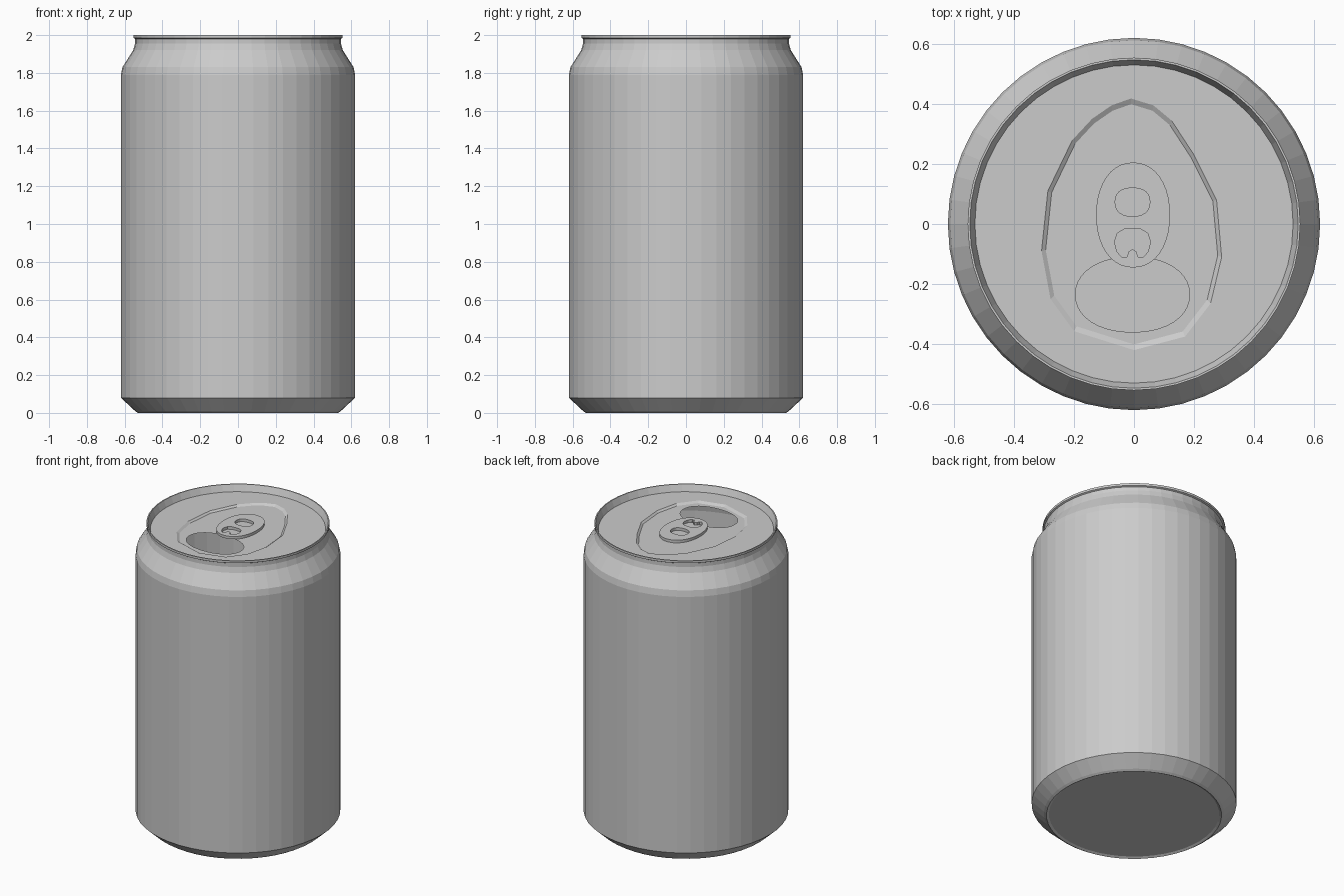
import bpy, bmesh, math

if "Cube" in bpy.data.objects:
    bpy.data.objects.remove(bpy.data.objects["Cube"])

SEG = 48
LID_Z, PANEL_Z, TAB_Z = 1.957, 1.947, 1.968

metal = bpy.data.materials.new("aluminium grey")
metal.diffuse_color = (0.6, 0.6, 0.6, 1)
metal.use_nodes = True
metal.node_tree.nodes["Principled BSDF"].inputs["Base Color"].default_value = metal.diffuse_color


def finish(bm, name):
    me = bpy.data.meshes.new(name)
    bm.to_mesh(me)
    bm.free()
    me.materials.append(metal)
    ob = bpy.data.objects.new(name, me)
    bpy.context.collection.objects.link(ob)
    return ob


def oval(cx, cy, rx, ry, n=32, p=2.0):
    """Counter-clockwise superellipse outline."""
    pts = []
    for i in range(n):
        a = 2 * math.pi * i / n
        c, s = math.cos(a), math.sin(a)
        pts.append((cx + rx * math.copysign(abs(c) ** (2 / p), c),
                    cy + ry * math.copysign(abs(s) ** (2 / p), s)))
    return pts


def ring(bm, pts, z):
    return [bm.verts.new((x, y, z)) for x, y in pts]


def bridge(bm, a, b):
    n = len(a)
    for i in range(n):
        j = (i + 1) % n
        bm.faces.new((a[i], a[j], b[j], b[i]))


def fill(bm, rings, up=True):
    """Flat face bounded by the first ring, with the others as holes."""
    edges = []
    for r in rings:
        for i in range(len(r)):
            pair = (r[i], r[(i + 1) % len(r)])
            edges.append(bm.edges.get(pair) or bm.edges.new(pair))
    res = bmesh.ops.triangle_fill(bm, edges=edges, use_beauty=True, normal=(0, 0, 1))
    for f in res["geom"]:
        if isinstance(f, bmesh.types.BMFace):
            f.normal_update()
            if (f.normal.z > 0) != up:
                f.normal_flip()


# can body: base, wall, shoulder, neck, rolled rim and inner rim wall
profile = [(0.515, 0.008), (0.53, 0.0), (0.545, 0.01), (0.62, 0.08), (0.62, 1.79),
           (0.612, 1.83), (0.555, 1.92), (0.545, 1.955), (0.545, 1.98),
           (0.554, 1.985), (0.554, 2.0), (0.547, 2.0), (0.53, LID_Z)]
bm = bmesh.new()
rings = [ring(bm, oval(0, 0, r, r, SEG), z) for r, z in profile]
for a, b in zip(rings, rings[1:]):
    bridge(bm, a, b)
bm.faces.new(rings[0][::-1])
finish(bm, "can_body")

# lid with a sunken egg-shaped panel and the drinking hole
panel = [(0, -0.42), (0.17, -0.375), (0.255, -0.265), (0.292, -0.11), (0.275, 0.08),
         (0.2, 0.23), (0.125, 0.345), (0.065, 0.395), (-0.01, 0.418), (-0.075, 0.395),
         (-0.14, 0.35), (-0.205, 0.28), (-0.287, 0.11), (-0.308, -0.09),
         (-0.278, -0.25), (-0.2, -0.357)]
bm = bmesh.new()
outer = ring(bm, oval(0, 0, 0.53, 0.53, SEG), LID_Z)
step = ring(bm, panel, LID_Z)
floor = ring(bm, [(x * 0.955, y * 0.955) for x, y in panel], PANEL_Z)
hole = ring(bm, oval(-0.005, -0.235, 0.19, 0.125, 40, 2.15), PANEL_Z)
bridge(bm, step, floor)
fill(bm, [outer, step])
fill(bm, [floor, hole])
finish(bm, "lid")

# pull tab with a finger hole and a notched rivet hole
half = [(0, -0.083), (0.013, -0.092), (0.018, -0.109), (0.035, -0.111), (0.052, -0.092),
        (0.06, -0.06), (0.05, -0.03), (0.027, -0.017)]
notched = half + [(0, -0.015)] + [(-x, y) for x, y in half[:0:-1]]
outlines = [oval(-0.003, 0.03, 0.123, 0.175, 40, 2.15),
            oval(-0.005, 0.073, 0.058, 0.047, 24, 2.4),
            [(x - 0.005, y) for x, y in notched]]
bm = bmesh.new()
low = [ring(bm, o, PANEL_Z + 0.003) for o in outlines]
top = [ring(bm, o, TAB_Z) for o in outlines]
for a, b in zip(low, top):
    bridge(bm, a, b)
fill(bm, top)
fill(bm, low, up=False)
bmesh.ops.recalc_face_normals(bm, faces=bm.faces)
finish(bm, "pull_tab")
